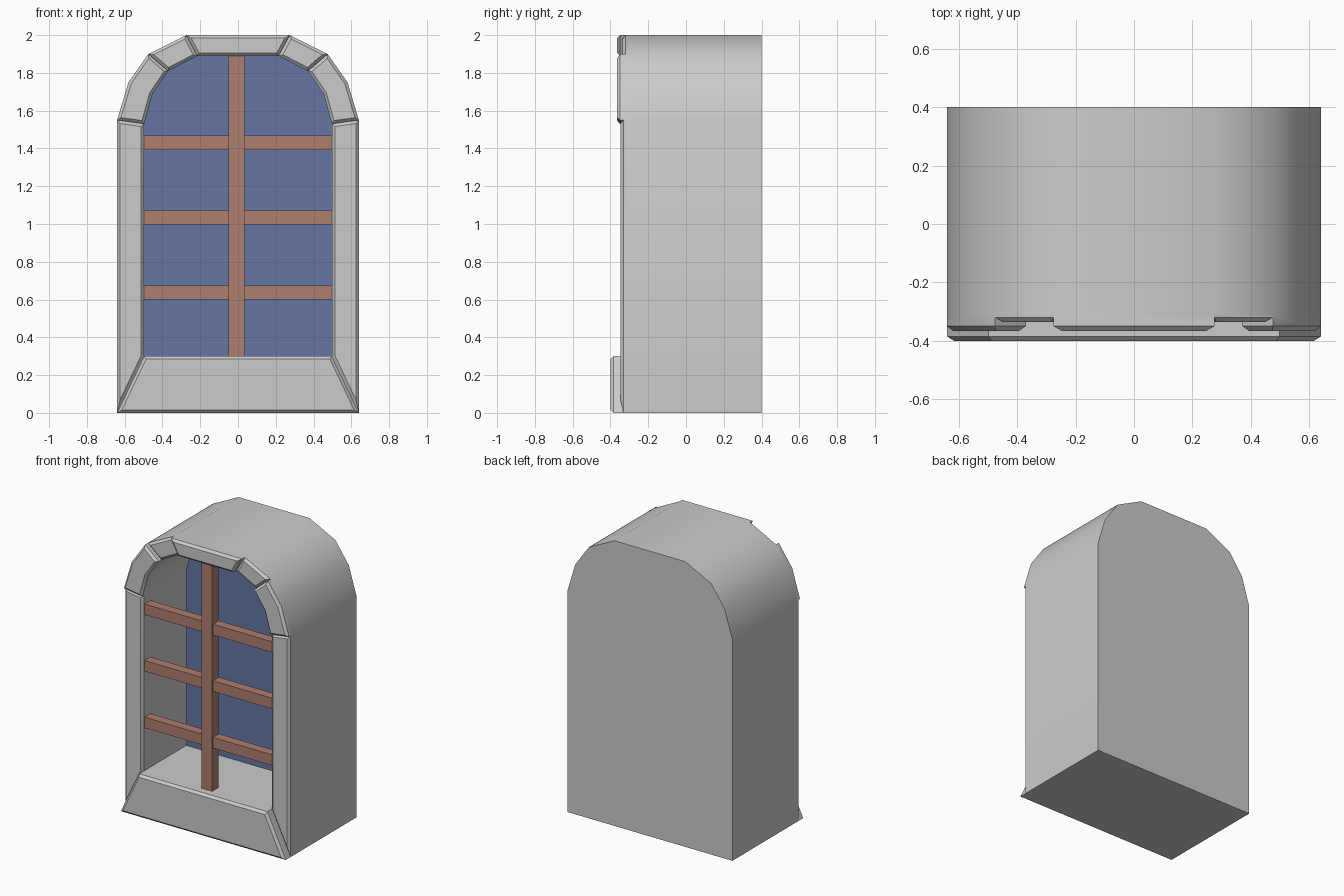
import bpy, bmesh, math

if "Cube" in bpy.data.objects:
    bpy.data.objects.remove(bpy.data.objects["Cube"])

GLASS_Y, BACK_Y, BASE_Y = 0.14, 0.40, -0.31


def mat(name, col):
    m = bpy.data.materials.new(name)
    m.diffuse_color = (*col, 1)
    m.use_nodes = True
    m.node_tree.nodes["Principled BSDF"].inputs["Base Color"].default_value = m.diffuse_color
    return m


def finish(bm, name, material=None):
    me = bpy.data.meshes.new(name)
    bm.to_mesh(me)
    bm.free()
    ob = bpy.data.objects.new(name, me)
    bpy.context.collection.objects.link(ob)
    if material:
        me.materials.append(material)
    return ob


def mirrored(half):
    return half + [(-x, z) for x, z in reversed(half)]


# Outer and inner arch outlines, right half from the bottom to the top
outer = mirrored([(0.64, 0), (0.64, 1.55), (0.58, 1.75), (0.475, 1.9), (0.275, 2.0)])
inner = mirrored([(0.497, 0.3), (0.497, 1.53), (0.452, 1.69), (0.37, 1.81), (0.215, 1.89)])
n = len(outer)

# Stone surround: closed body with a deep window recess
bm = bmesh.new()


def ring(pts, y):
    return [bm.verts.new((x, y, z)) for x, z in pts]


of, ob_ = ring(outer, BASE_Y), ring(outer, BACK_Y)
inf, inb = ring(inner, BASE_Y), ring(inner, GLASS_Y)
for i in range(n):
    j = (i + 1) % n
    bm.faces.new((of[i], of[j], ob_[j], ob_[i]))
    bm.faces.new((inf[i], inf[j], inb[j], inb[i]))
bm.faces.new(ob_)
bm.faces.new(inb)

# Front stones: outline indices and the depth each one comes forward to
stones = [([9, 0], -0.40), ([0, 1], -0.347), ([8, 9], -0.347),
          ([1, 2, 3], -0.365), ([6, 7, 8], -0.365),
          ([3, 4], -0.335), ([5, 6], -0.335), ([4, 5], -0.365)]
fronts = [bm.faces.new([of[i] for i in ids] + [inf[i] for i in reversed(ids)])
          for ids, _ in stones]
bmesh.ops.recalc_face_normals(bm, faces=bm.faces[:])
rims = []
for face, (_, y) in zip(fronts, stones):
    f = bmesh.ops.extrude_discrete_faces(bm, faces=[face])["faces"][0]
    for v in f.verts:
        v.co.y = y
    rims += f.edges[:]
bmesh.ops.bevel(bm, geom=rims, offset=0.016, segments=1, affect='EDGES', clamp_overlap=True)
surround = finish(bm, "stone_surround")
bpy.context.view_layer.objects.active = surround
surround.select_set(True)
bpy.ops.object.shade_smooth_by_angle(angle=math.radians(30))

# Glass pane at the back of the recess
bm = bmesh.new()
pane = bm.faces.new([bm.verts.new((x, GLASS_Y - 0.003, z)) for x, z in inner])
pane.normal_update()
if pane.normal.y > 0:
    pane.normal_flip()
finish(bm, "glass_pane", mat("glass", (0.13, 0.18, 0.37)))

# Wooden bars
wood = mat("wood", (0.43, 0.21, 0.16))


def bar(name, x0, x1, y0, y1, z0, z1):
    b = bmesh.new()
    bmesh.ops.create_cube(b, size=1)
    for v in b.verts:
        v.co = ((x0 + x1) / 2 + v.co.x * (x1 - x0),
                (y0 + y1) / 2 + v.co.y * (y1 - y0),
                (z0 + z1) / 2 + v.co.z * (z1 - z0))
    finish(b, name, wood)


bar("upright_bar", -0.05, 0.034, -0.335, -0.265, 0.29, 1.895)
for k, z in enumerate((0.6, 0.997, 1.393)):
    bar(f"cross_bar_{k + 1}", -0.5, 0.5, -0.325, -0.26, z, z + 0.075)
